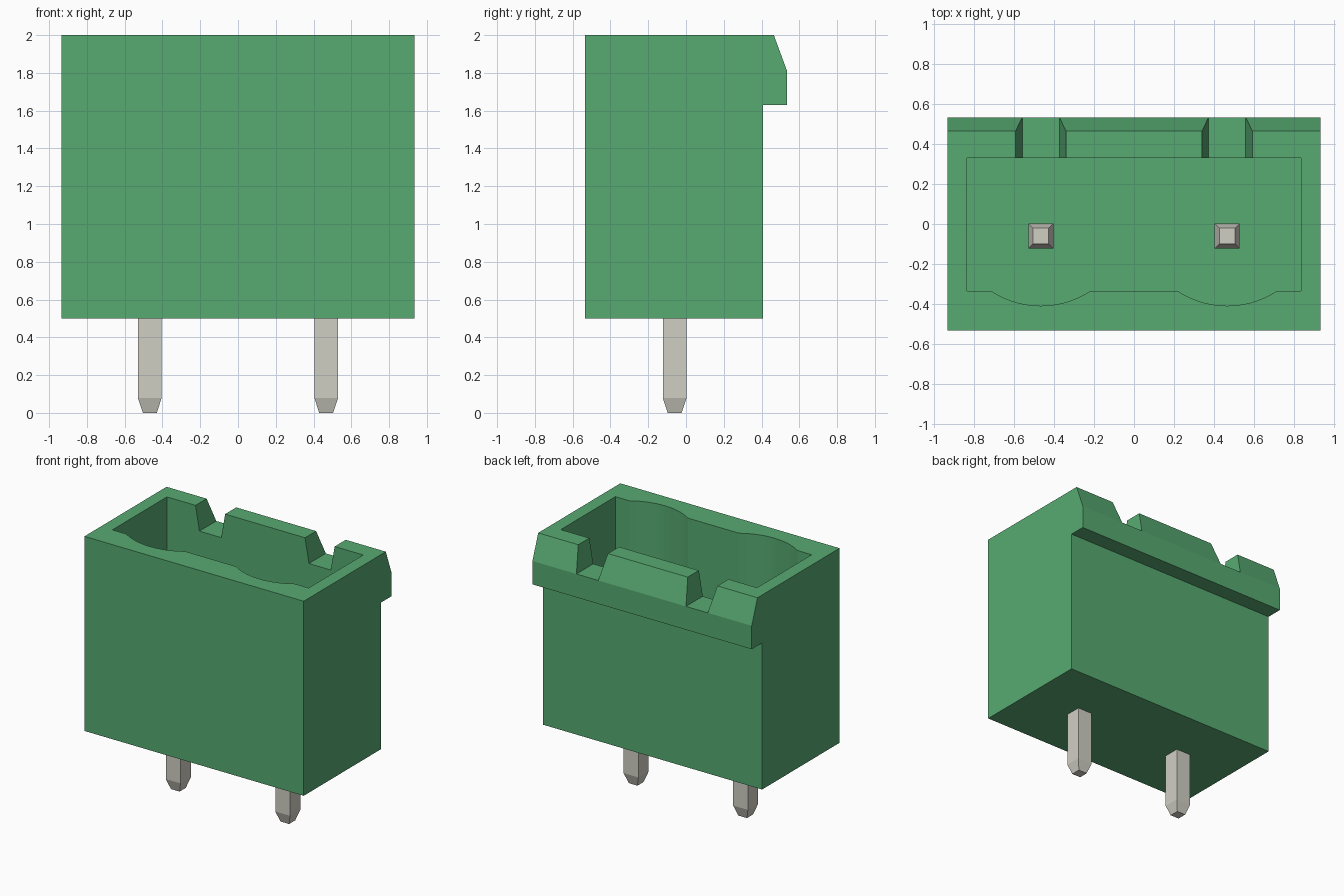
import bpy, bmesh, math
from mathutils import Vector

if "Cube" in bpy.data.objects:
    bpy.data.objects.remove(bpy.data.objects["Cube"], do_unlink=True)


def material(name, rgb):
    m = bpy.data.materials.new(name)
    m.use_nodes = True
    m.diffuse_color = (*rgb, 1)
    m.node_tree.nodes["Principled BSDF"].inputs["Base Color"].default_value = (*rgb, 1)
    return m


green = material("green plastic", (0.095, 0.40, 0.166))
metal = material("grey metal", (0.63, 0.62, 0.55))


def to_object(name, bm, mat):
    bmesh.ops.recalc_face_normals(bm, faces=bm.faces)
    mesh = bpy.data.meshes.new(name)
    bm.to_mesh(mesh)
    bm.free()
    mesh.materials.append(mat)
    ob = bpy.data.objects.new(name, mesh)
    bpy.context.collection.objects.link(ob)
    return ob


def prism(name, points, offset, mat):
    """Extrude a closed outline of 3D points along an offset."""
    bm = bmesh.new()
    face = bm.faces.new([bm.verts.new(p) for p in points])
    res = bmesh.ops.extrude_face_region(bm, geom=[face], use_keep_orig=True)
    verts = [v for v in res["geom"] if isinstance(v, bmesh.types.BMVert)]
    bmesh.ops.translate(bm, verts=verts, vec=Vector(offset))
    return to_object(name, bm, mat)


def activate(ob):
    bpy.ops.object.select_all(action='DESELECT')
    ob.select_set(True)
    bpy.context.view_layer.objects.active = ob


def cut(ob, cutter):
    mod = ob.modifiers.new("cut", 'BOOLEAN')
    mod.operation, mod.solver, mod.object = 'DIFFERENCE', 'EXACT', cutter
    activate(ob)
    bpy.ops.object.modifier_apply(modifier=mod.name)
    bpy.data.objects.remove(cutter, do_unlink=True)


HALF, PITCH, PIN_Y = 0.935, 0.467, -0.06

# Housing: side profile with the latching lip along the back
profile = [(-0.535, 0.5), (0.408, 0.5), (0.408, 1.63), (0.535, 1.63),
           (0.535, 1.81), (0.465, 2), (-0.535, 2)]
housing = prism("housing", [(-HALF, y, z) for y, z in profile], (2 * HALF, 0, 0), green)

# Socket cavity: rectangle with a shallow round bulge in front of each pin
R, SPREAD, STEPS = 0.455, math.asin(0.25 / 0.455), 14
outline = [(0.837, 0.33), (-0.837, 0.33), (-0.837, -0.335)]
for cx in (-PITCH, PITCH):
    for i in range(STEPS + 1):
        a = SPREAD * (2 * i / STEPS - 1)
        outline.append((cx + R * math.sin(a), 0.045 - R * math.cos(a)))
outline.append((0.837, -0.335))
cut(housing, prism("cavity_cutter", [(x, y, 0.91) for x, y in outline], (0, 0, 1.5), green))

# Tapered notches through the back wall (outline carried on above the rim)
for cx in (-PITCH, PITCH):
    notch = [(-0.093, 1.81), (0.093, 1.81), (0.144, 2.1), (-0.144, 2.1)]
    cut(housing, prism("notch_cutter", [(cx + x, 0.2, z) for x, z in notch], (0, 0.5, 0), green))

activate(housing)
bpy.ops.object.shade_smooth_by_angle(angle=math.radians(12))

# Square contact pins, tapered at both ends
levels = [(0, 0.037), (0.08, 0.063), (1.57, 0.063), (1.65, 0.039)]
for side, cx in (("right", -PITCH), ("left", PITCH)):
    bm = bmesh.new()
    rings = [[bm.verts.new((cx + sx * h, PIN_Y + sy * h, z))
              for sx, sy in ((-1, -1), (1, -1), (1, 1), (-1, 1))] for z, h in levels]
    for lo, hi in zip(rings, rings[1:]):
        for i in range(4):
            j = (i + 1) % 4
            bm.faces.new((lo[i], lo[j], hi[j], hi[i]))
    bm.faces.new(rings[0])
    bm.faces.new(rings[-1])
    to_object("contact_pin_" + side, bm, metal)
